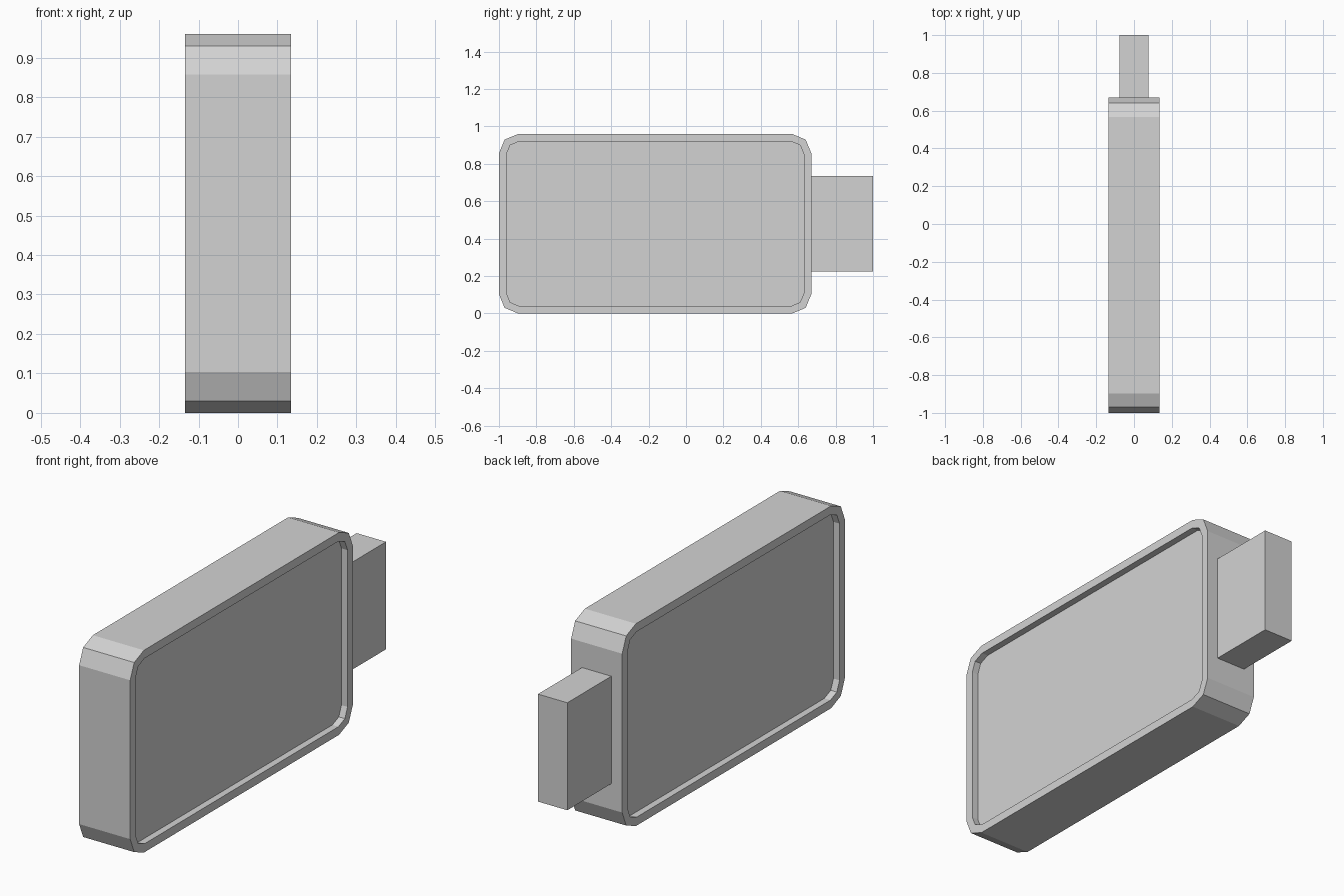
import bpy
import bmesh
from math import cos, sin, pi

old = bpy.data.objects.get("Cube")
if old:
    bpy.data.objects.remove(old, do_unlink=True)

# Single grey material
grey = bpy.data.materials.new("light grey")
grey.use_nodes = True
color = (0.65, 0.65, 0.65, 1)
grey.diffuse_color = color
grey.node_tree.nodes["Principled BSDF"].inputs["Base Color"].default_value = color


def add_object(name, bm):
    bmesh.ops.recalc_face_normals(bm, faces=bm.faces)
    mesh = bpy.data.meshes.new(name)
    bm.to_mesh(mesh)
    bm.free()
    mesh.materials.append(grey)
    obj = bpy.data.objects.new(name, mesh)
    bpy.context.collection.objects.link(obj)
    return obj


def rounded_loop(bm, x, half_y, half_z, radius, steps=2):
    """Rounded rectangle in the YZ plane at the given x."""
    loop = []
    for corner, (sy, sz) in enumerate([(1, 1), (-1, 1), (-1, -1), (1, -1)]):
        for step in range(steps + 1):
            angle = (corner + step / steps) * pi / 2
            y = sy * (half_y - radius) + radius * cos(angle)
            z = sz * (half_z - radius) + radius * sin(angle)
            loop.append(bm.verts.new((x, y, z)))
    return loop


# Body: rounded slab with a shallow recessed panel on each side
half_x, half_y, half_z = 0.134, 0.835, 0.48
rim, depth = 0.04, 0.032
outer = (half_y, half_z, 0.103)
inner = (half_y - rim, half_z - rim, 0.068)
sections = [(depth - half_x, inner), (-half_x, inner), (-half_x, outer),
            (half_x, outer), (half_x, inner), (half_x - depth, inner)]

bm = bmesh.new()
loops = [rounded_loop(bm, x, *shape) for x, shape in sections]
for a, b in zip(loops, loops[1:]):
    for i in range(len(a)):
        j = (i + 1) % len(a)
        bm.faces.new((a[i], a[j], b[j], b[i]))
bm.faces.new(loops[0])
bm.faces.new(loops[-1])
body = add_object("body", bm)
body.location = (0, half_y - 1, half_z)

# Connector: plain block on the back end
bm = bmesh.new()
bmesh.ops.create_cube(bm, size=1)
bmesh.ops.scale(bm, vec=(0.154, 0.33, 0.51), verts=bm.verts)
connector = add_object("connector", bm)
connector.location = (0, 0.835, half_z)
